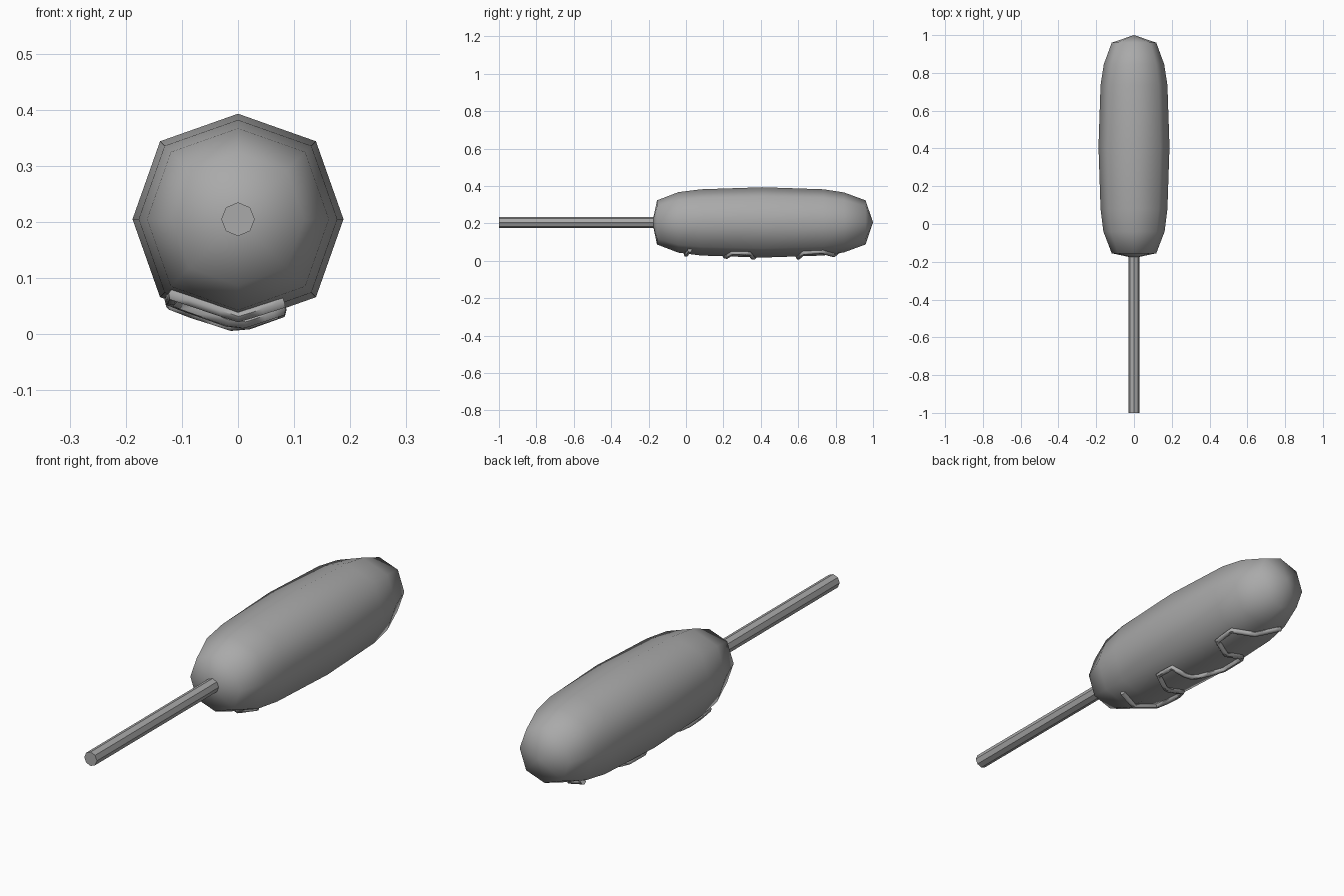
import bpy, bmesh, math
from mathutils import Vector

cube = bpy.data.objects.get("Cube")
if cube:
    bpy.data.objects.remove(cube, do_unlink=True)

AXIS_Z = 0.205
SIDES = 8
# Body profile: (y, radius)
PROFILE = [(-0.18, 0), (-0.155, 0.118), (-0.04, 0.162), (0.08, 0.177), (0.41, 0.188),
           (0.735, 0.177), (0.845, 0.16), (0.96, 0.118), (1.0, 0)]

grey = bpy.data.materials.new("matte grey")
grey.use_nodes = True
colour = (0.4, 0.4, 0.4, 1)
grey.diffuse_color = colour
grey.node_tree.nodes["Principled BSDF"].inputs["Base Color"].default_value = colour


def lathe(name, profile, diagonal=1.0):
    """Turn a (y, radius) profile around the long axis; zero radius makes a tip."""
    bm = bmesh.new()
    rings = []
    for y, r in profile:
        if r == 0:
            rings.append([bm.verts.new((0, y, AXIS_Z))] * SIDES)
            continue
        ring = []
        for i in range(SIDES):
            a = math.tau * i / SIDES
            k = r * (diagonal if i % 2 else 1)
            ring.append(bm.verts.new((k * math.cos(a), y, AXIS_Z + k * math.sin(a))))
        rings.append(ring)
    for lower, upper in zip(rings, rings[1:]):
        for i in range(SIDES):
            j = (i + 1) % SIDES
            corners = dict.fromkeys((lower[i], lower[j], upper[j], upper[i]))
            bm.faces.new(list(corners))
    for ring in (rings[0], rings[-1]):
        if ring[0] != ring[1]:
            bm.faces.new(ring)
    bmesh.ops.recalc_face_normals(bm, faces=bm.faces)
    mesh = bpy.data.meshes.new(name)
    bm.to_mesh(mesh)
    bm.free()
    mesh.materials.append(grey)
    obj = bpy.data.objects.new(name, mesh)
    bpy.context.collection.objects.link(obj)
    return obj


def under_surface(x, y):
    """Point just below the underside of the body."""
    for (y0, r0), (y1, r1) in zip(PROFILE, PROFILE[1:]):
        if y0 <= y <= y1:
            r = r0 + (r1 - r0) * (y - y0) / (y1 - y0)
    return Vector((x, y, AXIS_Z - r - 0.006 + 0.35 * abs(x)))


# Batter body and stick
body = lathe("batter_body", PROFILE, diagonal=1.045)
body.data.shade_smooth()
lathe("stick", [(-1.0, 0.03), (-0.1, 0.03)])

# Zigzag sauce line along the underside
path = [(0.08, 0.02), (0.0, 0.0), (-0.115, 0.01), (-0.12, 0.15), (-0.105, 0.19),
        (0.01, 0.215), (0.075, 0.25), (0.075, 0.34), (-0.04, 0.37), (-0.115, 0.45),
        (-0.12, 0.56), (-0.1, 0.58), (0.0, 0.6), (0.07, 0.63), (0.075, 0.73),
        (0.0, 0.79), (-0.1, 0.84)]
points = []
for (xa, ya), (xb, yb) in zip(path, path[1:]):
    for t in (0, 0.25, 0.5, 0.75):
        points.append(under_surface(xa + (xb - xa) * t, ya + (yb - ya) * t))
points.append(under_surface(*path[-1]))

curve = bpy.data.curves.new("sauce_line", "CURVE")
curve.dimensions = "3D"
curve.bevel_depth = 0.012
curve.bevel_resolution = 1
curve.use_fill_caps = True
spline = curve.splines.new("POLY")
spline.points.add(len(points) - 1)
for target, co in zip(spline.points, points):
    target.co = (*co, 1)
curve.materials.append(grey)
sauce = bpy.data.objects.new("sauce_line", curve)
bpy.context.collection.objects.link(sauce)
bpy.ops.object.select_all(action="DESELECT")
sauce.select_set(True)
bpy.context.view_layer.objects.active = sauce
bpy.ops.object.convert(target="MESH")
bpy.ops.object.shade_smooth_by_angle(angle=math.radians(60))
